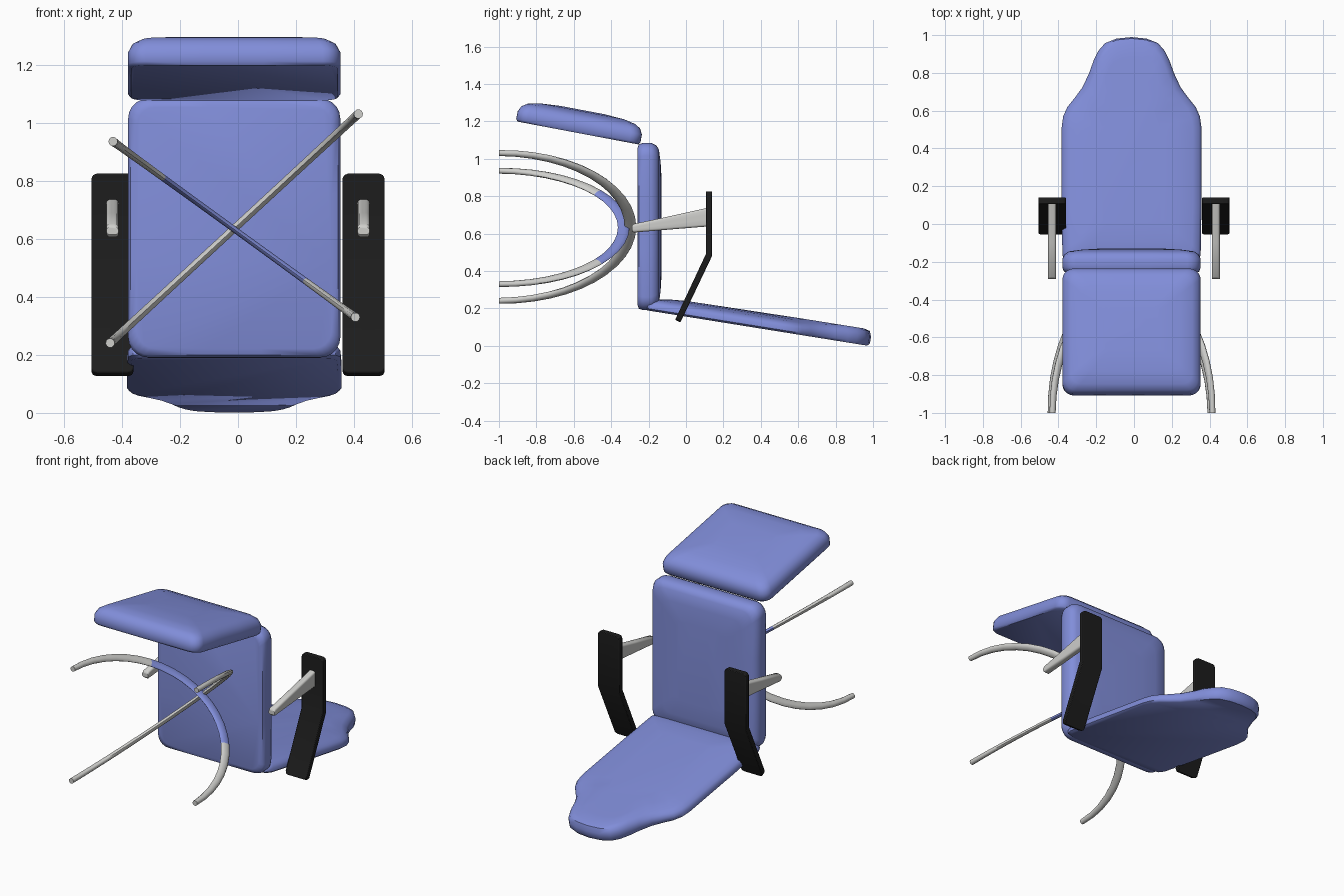
import bpy, bmesh, math
from mathutils import Vector

cube = bpy.data.objects.get("Cube")
if cube:
    bpy.data.objects.remove(cube)


def material(name, rgb, rough=0.6):
    m = bpy.data.materials.new(name)
    m.use_nodes = True
    m.diffuse_color = (*rgb, 1)
    node = next(n for n in m.node_tree.nodes if n.type == 'BSDF_PRINCIPLED')
    node.inputs["Base Color"].default_value = (*rgb, 1)
    node.inputs["Roughness"].default_value = rough
    return m


BLUE = material("upholstery blue", (0.22, 0.27, 0.70))
GREY = material("light metal grey", (0.62, 0.62, 0.60))
BLACK = material("black plastic", (0.012, 0.012, 0.012))
CX = -0.013  # the pads sit slightly off the centre line


def finish(name, bm, mats, angle=40):
    bmesh.ops.recalc_face_normals(bm, faces=bm.faces[:])
    mesh = bpy.data.meshes.new(name)
    bm.to_mesh(mesh)
    bm.free()
    for m in mats:
        mesh.materials.append(m)
    ob = bpy.data.objects.new(name, mesh)
    bpy.context.collection.objects.link(ob)
    bpy.ops.object.select_all(action='DESELECT')
    ob.select_set(True)
    bpy.context.view_layer.objects.active = ob
    bpy.ops.object.shade_smooth_by_angle(angle=math.radians(angle))
    return ob


def loft(bm, rings, mat_rule=None):
    """Skin closed rings of points and cap both ends."""
    loops = [[bm.verts.new(p) for p in ring] for ring in rings]
    n = len(loops[0])
    for k, (a, b) in enumerate(zip(loops, loops[1:])):
        for i in range(n):
            f = bm.faces.new((a[i], a[(i + 1) % n], b[(i + 1) % n], b[i]))
            if mat_rule:
                f.material_index = mat_rule(k)
    bm.faces.new(loops[0])
    bm.faces.new(loops[-1])


def rounded_rect(a, b, r, steps=5):
    pts = []
    for q, (sx, sy) in enumerate(((1, 1), (-1, 1), (-1, -1), (1, -1))):
        for i in range(steps + 1):
            t = math.pi / 2 * (q + i / steps)
            pts.append((sx * (a - r) + r * math.cos(t), sy * (b - r) + r * math.sin(t)))
        # extra points along the side that follows
        x, y = pts[-1]
        for k in (1 / 3, 2 / 3):
            pts.append((x * (1 - 2 * k), y) if q % 2 == 0 else (x, y * (1 - 2 * k)))
    return pts


def cushion(name, outline, levels, origin, v_axis, n_axis, thicken=0, limit=1):
    """Stack inset copies of an outline into a flat-backed, domed pad."""
    a = max(abs(p[0]) for p in outline)
    b = max(abs(p[1]) for p in outline)
    o, va, na = Vector(origin), Vector(v_axis), Vector(n_axis)
    rings = []
    for d, h in levels:
        ring = []
        for u, v in outline:
            height = min(h * (1 + thicken * max(0, v / b - 0.4)), max(h, limit))
            ring.append(o + Vector((u * (a - d) / a, 0, 0)) + va * (v * (b - d) / b) + na * height)
        rings.append(ring)
    bm = bmesh.new()
    loft(bm, rings)
    return finish(name, bm, [BLUE], 50)


# Seat pad, standing upright
cushion("seat", rounded_rect(0.366, 0.447, 0.07),
        [(0.03, 0), (0.008, 0.008), (0, 0.03), (0, 0.075), (0.012, 0.1),
         (0.035, 0.115), (0.1, 0.124), (0.2, 0.13)],
        (CX, -0.26, 0.638), (0, 0, 1), (0, 1, 0))

# Leg rest pad, tilted
t = math.radians(10.7)
cushion("leg_rest", rounded_rect(0.366, 0.338, 0.06),
        [(0.01, 0), (0, 0.012), (0, 0.055), (0.015, 0.085), (0.045, 0.104),
         (0.11, 0.118), (0.22, 0.125)],
        (CX, -0.578, 1.138), (0, -math.cos(t), math.sin(t)), (0, math.sin(t), math.cos(t)))

# Backrest with shoulders that narrow to the head
half = [(0.30, -0.605), (0.35, -0.59), (0.366, -0.55), (0.37, -0.3), (0.37, 0), (0.37, 0.13),
        (0.362, 0.19), (0.34, 0.24), (0.30, 0.29), (0.26, 0.345), (0.225, 0.42), (0.20, 0.49),
        (0.175, 0.54), (0.14, 0.58), (0.08, 0.604)]
outline = half + [(0, 0.612)] + [(-x, y) for x, y in reversed(half)]
t = math.radians(9.1)
cushion("backrest", outline,
        [(0.012, 0), (0, 0.01), (0, 0.032), (0.012, 0.05), (0.045, 0.063),
         (0.12, 0.076), (0.21, 0.083)],
        (CX, 0.377, 0.096), (0, math.cos(t), -math.sin(t)), (0, math.sin(t), math.cos(t)),
        thicken=1.0, limit=0.088)


# Armrests: bent slabs with clipped corners
def armrest(name, side):
    profile = [(0.106, 0.825), (0.106, 0.49), (-0.058, 0.14),
               (-0.03, 0.125), (0.14, 0.482), (0.14, 0.825)]
    bm = bmesh.new()
    sides = [[bm.verts.new((side * 0.433 + dx, y, z)) for y, z in profile]
             for dx in (-0.073, 0.073)]
    for i in range(6):
        j = (i + 1) % 6
        bm.faces.new((sides[0][i], sides[0][j], sides[1][j], sides[1][i]))
    for s in sides:
        bm.faces.new((s[0], s[1], s[4], s[5]))
        bm.faces.new((s[1], s[2], s[3], s[4]))
    corners = [bm.edges.get((s[i], s[j])) for s in sides for i, j in ((2, 3), (5, 0))]
    bmesh.ops.bevel(bm, geom=corners, offset=0.018, segments=2, profile=0.5, affect='EDGES')
    ob = finish(name, bm, [BLACK], 30)
    bev = ob.modifiers.new("soft edges", 'BEVEL')
    bev.width = 0.004
    bev.segments = 2


# Tapered struts carrying the armrests
def strut(name, side):
    rings = []
    for y, low, high in ((-0.29, 0.615, 0.64), (-0.28, 0.606, 0.652),
                         (-0.1, 0.621, 0.69), (0.11, 0.638, 0.737)):
        mid, hz = (low + high) / 2, (high - low) / 2
        rings.append([(side * 0.433 + u, y, mid + v)
                      for u, v in rounded_rect(0.021, hz, min(0.012, hz * 0.9), 3)])
    bm = bmesh.new()
    loft(bm, rings)
    finish(name, bm, [GREY])


for label, s in (("left", 1), ("right", -1)):
    armrest(label + "_armrest", s)
    strut(label + "_strut", s)


# Crossed leg hoops: half ellipses, deeper in the middle than at the feet
def hoop(name, half_span, apex, centre_z, width, blue_middle):
    span = Vector((half_span[0], 0, half_span[1]))
    across = span.normalized()
    side = across.cross(Vector((0, 1, 0)))
    depth, steps, sides = apex + 1, 24, 10
    rings = []
    for k in range(steps + 1):
        a = math.pi * (k / steps - 0.5)
        c = Vector((CX, -1 + depth * math.cos(a), centre_z)) + span * math.sin(a)
        out = (Vector((0, math.cos(a) / depth, 0)) + across * (math.sin(a) / span.length)).normalized()
        r = 0.016 + 0.015 * math.cos(a)
        w = 0.016 + (width - 0.016) * math.cos(a)
        rings.append([c + out * (r * math.cos(q)) + side * (w * math.sin(q))
                      for q in (2 * math.pi * i / sides for i in range(sides))])
    bm = bmesh.new()
    loft(bm, rings, lambda k: int(blue_middle and 7 <= k < 17))
    finish(name, bm, [GREY, BLUE], 50)


hoop("small_leg_hoop", (-0.418, 0.303), -0.333, 0.633, 0.011, True)
hoop("large_leg_hoop", (0.428, 0.395), -0.297, 0.636, 0.014, False)
